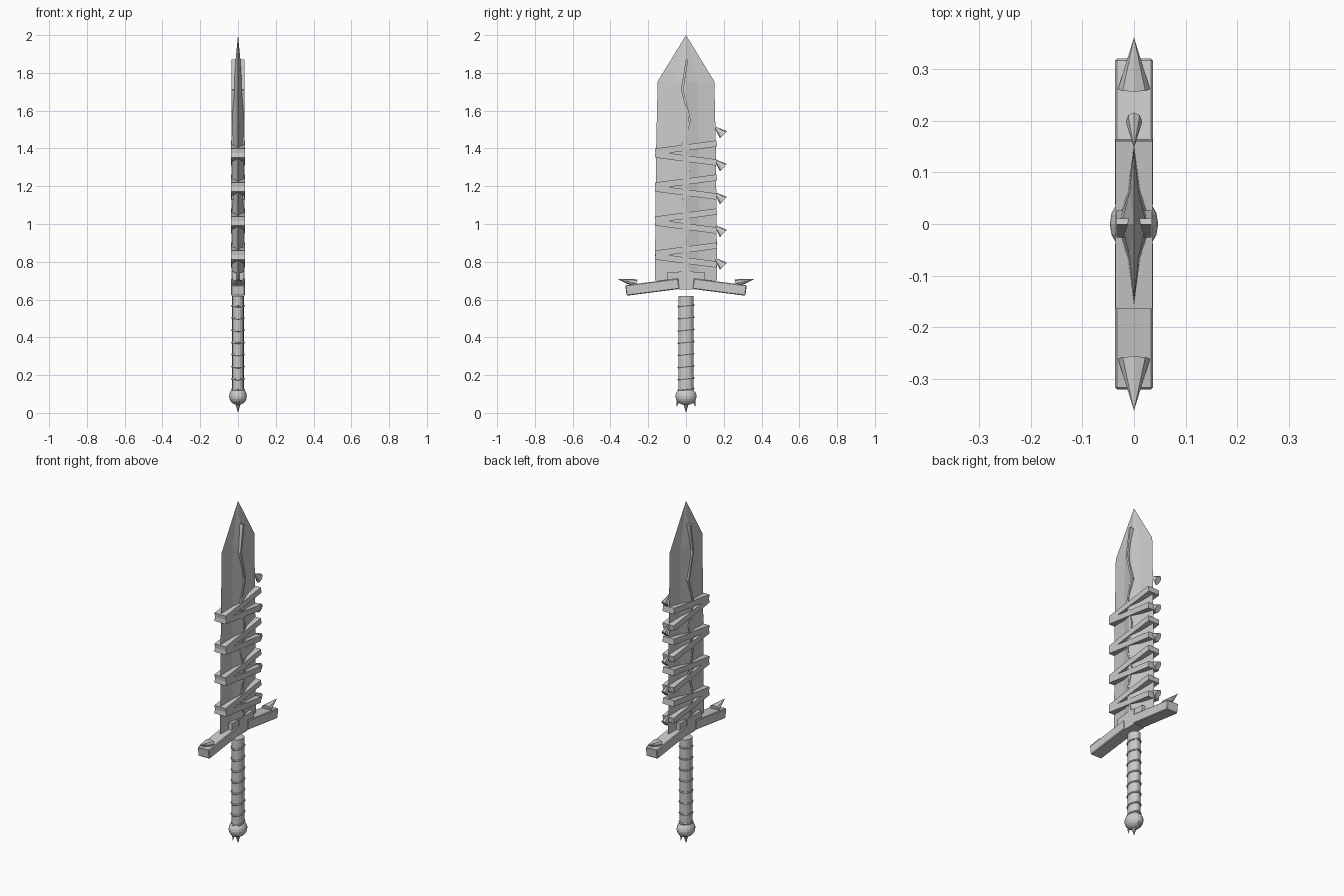
import bpy, bmesh, math
from mathutils import Vector, Matrix

if "Cube" in bpy.data.objects:
    bpy.data.objects.remove(bpy.data.objects["Cube"])

steel = bpy.data.materials.new("plain grey")
steel.diffuse_color = (0.6, 0.6, 0.6, 1)
steel.use_nodes = True
steel.node_tree.nodes["Principled BSDF"].inputs["Base Color"].default_value = steel.diffuse_color


def finish(name, bm):
    bmesh.ops.recalc_face_normals(bm, faces=bm.faces)
    me = bpy.data.meshes.new(name)
    bm.to_mesh(me)
    bm.free()
    me.materials.append(steel)
    ob = bpy.data.objects.new(name, me)
    bpy.context.collection.objects.link(ob)
    return ob


def bar(name, p, q, height, half_x, bevel=0):
    """Box running from p to q, both given as (y, z)."""
    a, b = Vector((0, *p)), Vector((0, *q))
    d = b - a
    m = (Matrix.Translation((a + b) / 2) @ Matrix.Rotation(math.atan2(d.z, d.y), 4, 'X')
         @ Matrix.Diagonal((2 * half_x, d.length, height, 1)))
    bm = bmesh.new()
    bmesh.ops.create_cube(bm, size=1, matrix=m)
    if bevel:
        bmesh.ops.bevel(bm, geom=bm.edges[:], offset=bevel, segments=1, affect='EDGES')
    return finish(name, bm)


def cone(name, base, tip, rx, ry, sides=8):
    """Spike from base centre to tip, both given as (x, y, z)."""
    a, b = Vector(base), Vector(tip)
    d = b - a
    z = d.normalized()
    x = Vector((1, 0, 0))
    x = (x - z * x.dot(z)).normalized()
    y = z.cross(x)
    rot = Matrix((x, y, z)).transposed().to_4x4()
    m = Matrix.Translation((a + b) / 2) @ rot @ Matrix.Diagonal((rx, ry, 1, 1))
    bm = bmesh.new()
    bmesh.ops.create_cone(bm, cap_ends=True, segments=sides, radius1=1, radius2=0,
                          depth=d.length, matrix=m)
    return finish(name, bm)


# Blade: hollow-ground cross-section lofted up to a point
bm = bmesh.new()
rings = []
for z, w, t in ((0.70, 0.165, 0.033), (1.4, 0.158, 0.033), (1.755, 0.15, 0.024)):
    half = [(0, w), (0.36 * t, 0.42 * w), (t, 0)]
    pts = half + [(x, -y) for x, y in half[1::-1]]
    pts += [(-x, y) for x, y in pts[-2:0:-1]]
    rings.append([bm.verts.new((x, y, z)) for x, y in pts])
n = len(rings[0])
for lo, hi in zip(rings, rings[1:]):
    for i in range(n):
        j = (i + 1) % n
        bm.faces.new((lo[i], lo[j], hi[j], hi[i]))
tip = bm.verts.new((0, 0, 2))
for i in range(n):
    bm.faces.new((rings[-1][i], rings[-1][(i + 1) % n], tip))
bm.faces.new(rings[0])
finish("blade", bm)

# Zigzag crack down the middle of the blade
crack = [(0.005, 1.87), (-0.02, 1.71), (0.02, 1.55), (-0.018, 1.42), (0.015, 1.28),
         (-0.015, 1.13), (0.015, 1.0), (-0.015, 0.87), (0.01, 0.74)]
for p, q in zip(crack, crack[1:]):
    bar("blade_crack", p, q, 0.012, 0.034)

# Wraps: a V of two bars at each level
for i in range(4):
    z = 1.383 - 0.18 * i
    bar("wrap_upper", (-0.163, z), (0.163, z + 0.043), 0.033, 0.036)
    bar("wrap_lower", (-0.163, z - 0.015), (0.163, z - 0.058), 0.033, 0.036)

# Barbs along one edge, wide end outward
for i in range(5):
    z = 1.472 - 0.174 * i
    cone("edge_barb", (0, 0.198, z), (0, 0.148, z + 0.047), 0.016, 0.027)

# Guard: centre block, collar plate, drooping arms and horns
bar("guard_block", (-0.04, 0.70), (0.04, 0.70), 0.095, 0.034)
bar("guard_collar", (-0.1, 0.722), (0.1, 0.722), 0.045, 0.03)
for s in (-1, 1):
    bar("guard_arm", (s * 0.038, 0.684), (s * 0.318, 0.648), 0.056, 0.037, 0.004)
    cone("guard_horn", (0, s * 0.262, 0.685), (0, s * 0.362, 0.708), 0.031, 0.023)

# Grip: oval rod with slightly tilted cord rings
bm = bmesh.new()
bmesh.ops.create_cone(bm, cap_ends=True, segments=16, radius1=1, radius2=1, depth=0.52,
                      matrix=Matrix.Translation((0, 0, 0.36)) @ Matrix.Diagonal((0.031, 0.039, 1, 1)))
finish("grip", bm)
for i in range(8):
    bpy.ops.mesh.primitive_torus_add(major_segments=20, minor_segments=6,
                                     major_radius=1, minor_radius=0.13,
                                     location=(0, 0, 0.18 + 0.0645 * i if i < 7 else 0.125),
                                     rotation=(math.radians(6), 0, 0))
    ring = bpy.context.object
    ring.name = "grip_ring"
    ring.scale = (0.032, 0.040, 0.04)
    ring.data.materials.append(steel)

# Pommel: ball with three spikes beneath
bm = bmesh.new()
bmesh.ops.create_uvsphere(bm, u_segments=16, v_segments=10, radius=1,
                          matrix=Matrix.Translation((0, 0, 0.088)) @ Matrix.Diagonal((0.047, 0.056, 0.047, 1)))
finish("pommel", bm)
cone("pommel_spike", (0, 0, 0.055), (0, 0, 0), 0.016, 0.016)
for s in (-1, 1):
    cone("pommel_spike", (0, s * 0.036, 0.082), (0, s * 0.049, 0.033), 0.014, 0.014)
